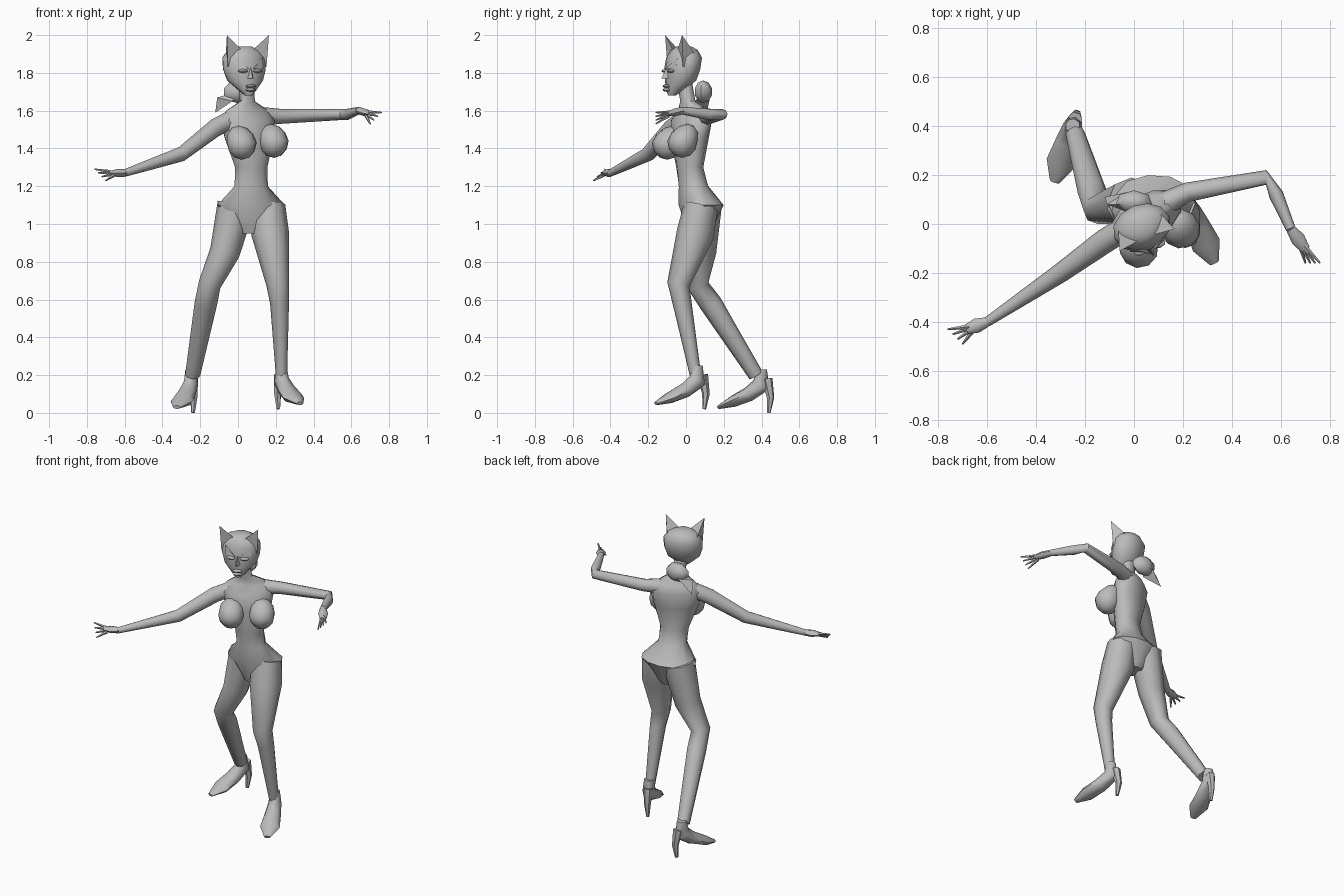
import bpy, bmesh, math
from mathutils import Vector, Matrix

default_cube = bpy.data.objects.get("Cube")
if default_cube:
    bpy.data.objects.remove(default_cube)

GREY = (0.5, 0.5, 0.5, 1)
grey = bpy.data.materials.new("plain_grey")
grey.use_nodes = True
grey.diffuse_color = GREY
grey.node_tree.nodes["Principled BSDF"].inputs["Base Color"].default_value = GREY

RIGHTWARD = Vector((1, 0, 0))
UPWARD = Vector((0, 0, 1))
SIDES = (("left", 1), ("right", -1))


def place(origin, yaw):
    return Matrix.Translation(origin) @ Matrix.Rotation(math.radians(yaw), 4, "Z")


def finish(name, bm, matrix, angle=50):
    bm.transform(matrix)
    bmesh.ops.recalc_face_normals(bm, faces=bm.faces)
    mesh = bpy.data.meshes.new(name)
    bm.to_mesh(mesh)
    bm.free()
    mesh.materials.append(grey)
    obj = bpy.data.objects.new(name, mesh)
    bpy.context.collection.objects.link(obj)
    bpy.ops.object.select_all(action="DESELECT")
    obj.select_set(True)
    bpy.context.view_layer.objects.active = obj
    bpy.ops.object.shade_smooth_by_angle(angle=math.radians(angle))


def loft(name, rings, sides=8, across=RIGHTWARD, level=False, twist=0, matrix=Matrix()):
    """Skin over rings of x, y, z, half width and, if not round, half depth."""
    bm = bmesh.new()
    centres = [Vector(ring[:3]) for ring in rings]
    loops = []
    for i, (centre, ring) in enumerate(zip(centres, rings)):
        before, after = centres[max(i - 1, 0)], centres[min(i + 1, len(rings) - 1)]
        along = UPWARD if level else (after - before).normalized()
        turn = Matrix.Rotation(math.radians(min(twist * i, 30)), 3, "Z")
        u = turn @ across
        u = (u - along * u.dot(along)).normalized()
        v = along.cross(u)
        width, depth = ring[3], ring[-1]
        angles = [math.tau * k / sides for k in range(sides)]
        loops.append([bm.verts.new(centre + u * width * math.cos(a) + v * depth * math.sin(a))
                      for a in angles])
    for lower, upper in zip(loops, loops[1:]):
        for k in range(sides):
            bm.faces.new((lower[k - 1], lower[k], upper[k], upper[k - 1]))
    bm.faces.new(loops[0])
    bm.faces.new(loops[-1])
    finish(name, bm, matrix)


def hull(name, points, matrix=Matrix()):
    bm = bmesh.new()
    for point in points:
        bm.verts.new(point)
    bmesh.ops.convex_hull(bm, input=bm.verts)
    finish(name, bm, matrix, angle=30)


def blob(name, centre, size, matrix=Matrix(), segments=8, rows=6, slope=0):
    """Ellipsoid whose upper half can lean back."""
    bm = bmesh.new()
    bmesh.ops.create_uvsphere(bm, u_segments=segments, v_segments=rows, radius=1)
    for vert in bm.verts:
        vert.co.y += slope * max(vert.co.z, 0)
        vert.co = Vector(centre) + Vector(size) * vert.co
    finish(name, bm, matrix)


# Torso, twisted from hips to shoulders
loft("torso", [
    (.07, .07, .95, .06), (.07, .08, 1.1, .18, .12), (.07, .04, 1.2, .09, .08),
    (.07, .02, 1.3, .09, .07), (.06, .02, 1.45, .14, .09), (.05, .03, 1.55, .16, .09),
    (.05, .04, 1.6, .13, .06), (.05, .01, 1.65, .04), (.04, -.01, 1.76, .04)],
    sides=12, level=True, twist=6)

# Chest
for side, centre in (("left", (.19, -.02, 1.44)), ("right", (.02, -.1, 1.43))):
    blob(side + "_breast", (0, 0, 0), (.08, .08, .09), place(centre, 30),
         segments=10, slope=.4)

# Legs
loft("left_leg", [
    (.16, .08, 1.1, .09), (.17, .05, .95, .1), (.21, -.04, .68, .06),
    (.22, -.02, .58, .05), (.23, .05, .2, .03)])
loft("right_leg", [
    (-.01, .09, 1.1, .1), (-.07, .08, .85, .08), (-.15, .06, .68, .06),
    (-.17, .13, .58, .06), (-.24, .37, .2, .04)])

# High-heeled shoes, toes along local -y
for side, origin, yaw in (("left", (.23, .06, 0), 24), ("right", (-.25, .4, -.02), -18)):
    ankle = place(origin, yaw)
    loft(side + "_foot", [
        (0, 0, .25, .03), (0, 0, .17, .04, .05), (0, -.07, .12, .05, .04),
        (0, -.16, .08, .06, .03), (0, -.24, .05, .02, .01)], matrix=ankle)
    loft(side + "_heel", [(0, .03, .2, .03), (0, .05, .1, .02), (0, .04, .02, .01)],
         sides=6, matrix=ankle)

# Arms
loft("left_arm", [
    (.12, .08, 1.57, .05), (.22, .13, 1.57, .04), (.54, .19, 1.58, .03),
    (.58, .12, 1.58, .03), (.64, -.02, 1.6, .02)], across=UPWARD)
loft("right_arm", [
    (-.04, -.02, 1.55, .05), (-.12, -.07, 1.51, .05), (-.3, -.2, 1.37, .04),
    (-.45, -.3, 1.32, .03), (-.6, -.4, 1.27, .02)], across=UPWARD)

# Hands: a flat palm and a fan of tapering fingers
for side, wrist, reach, spread in (
        ("left", (.64, -.02, 1.6), (.1, -.14, -.03), (-.02, 0, -.02)),
        ("right", (-.6, -.4, 1.27), (-.14, -.05, 0), (.02, -.02, -.02))):
    wrist, reach, spread = Vector(wrist), Vector(reach), Vector(spread)
    palm = wrist + reach * .6
    loft(side + "_palm", [(*wrist, .02), (*wrist.lerp(palm, .5), .02, .03), (*palm, .01, .02)],
         across=UPWARD)
    for i in range(4):
        fan = spread * (i - 1)
        knuckle, tip = palm - reach * .1 + fan * .3, wrist + reach + fan
        loft(f"{side}_finger_{i + 1}", [(*knuckle, .01), (*tip, .004)],
             sides=5, across=UPWARD)

# Head, facing local -y
head = place((.03, -.01, 0), 22)
loft("head", [
    (0, -.07, 1.68, .02), (0, -.05, 1.71, .05), (0, -.02, 1.76, .1, .08),
    (0, -.01, 1.82, .12, .09), (0, 0, 1.88, .12, .09), (0, 0, 1.92, .09, .07),
    (0, 0, 1.94, .04)], sides=12, level=True, matrix=head)
hull("nose", [(0, -.1, 1.83), (.02, -.09, 1.77), (-.02, -.09, 1.77), (0, -.13, 1.77)], head)
for lip, height in (("upper_lip", 1.73), ("lower_lip", 1.71)):
    blob(lip, (0, -.1, height), (.03, .02, .01), head)
for side, s in SIDES:
    hull(side + "_ear", [(s * .12, -.06, 2), (s * .03, -.05, 1.92),
                         (s * .11, -.05, 1.83), (s * .08, .06, 1.86)], head)
    blob(side + "_eye", (s * .04, -.09, 1.81), (.03, .02, .01), head)
    hull(side + "_brow", [(s * .01, -.11, 1.82), (s * .08, -.08, 1.83),
                          (s * .08, -.07, 1.88), (s * .04, -.06, 1.84)], head)

# Gathered hair behind the neck
blob("hair_bun", (0, .09, 1.7), (.08, .05, .06), segments=7, rows=5)
hull("hair_tail", [(0, .08, 1.7), (-.03, .13, 1.68), (-.11, .08, 1.67),
                   (-.03, .05, 1.65), (-.12, .11, 1.59)])
